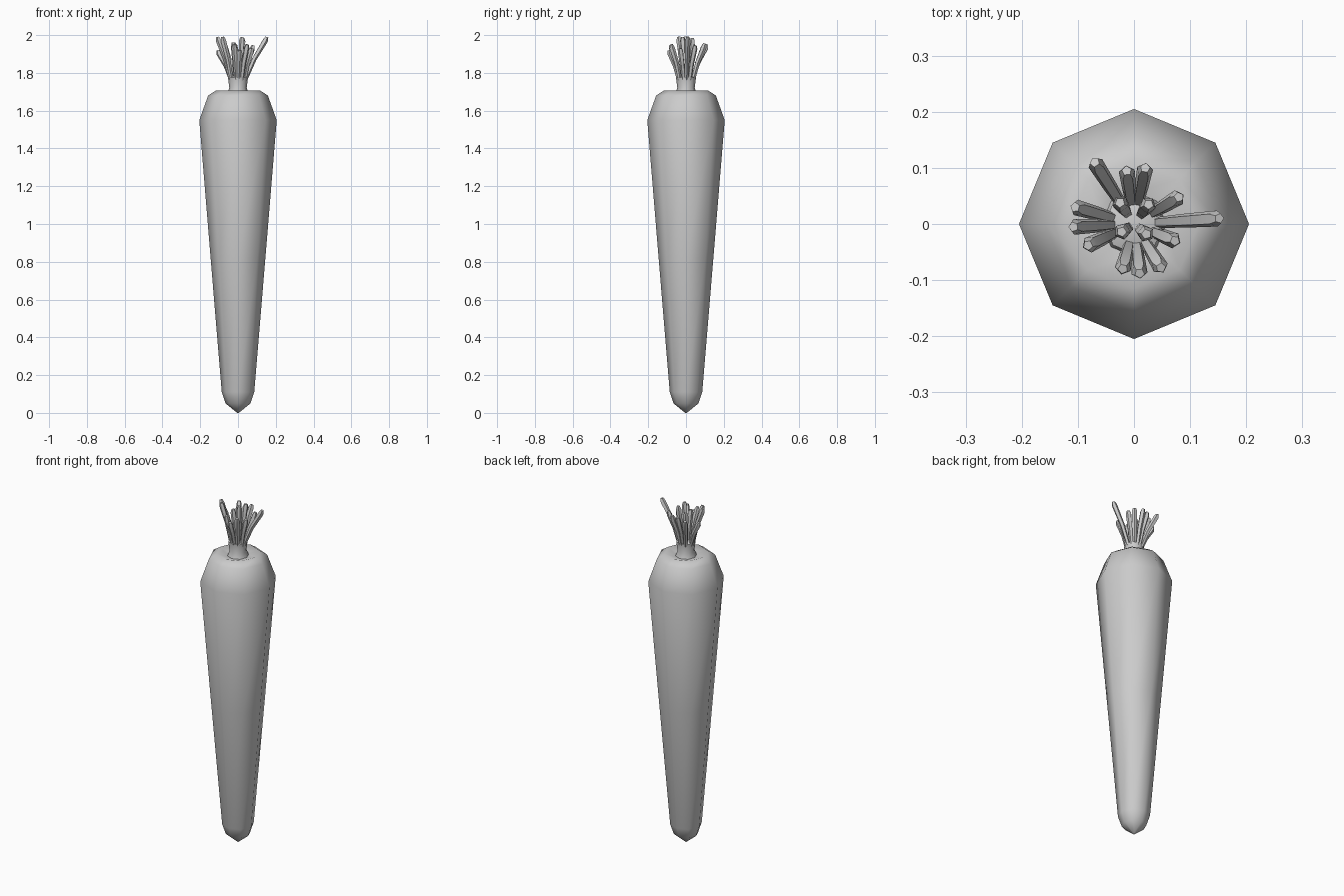
import bpy, bmesh, math
from mathutils import Vector

if "Cube" in bpy.data.objects:
    bpy.data.objects.remove(bpy.data.objects["Cube"])


def finish(name, bm, angle):
    bmesh.ops.recalc_face_normals(bm, faces=bm.faces)
    me = bpy.data.meshes.new(name)
    bm.to_mesh(me)
    bm.free()
    ob = bpy.data.objects.new(name, me)
    bpy.context.collection.objects.link(ob)
    bpy.ops.object.select_all(action='DESELECT')
    ob.select_set(True)
    bpy.context.view_layer.objects.active = ob
    bpy.ops.object.shade_smooth_by_angle(angle=math.radians(angle))
    return ob


def skin(bm, rings):
    # bridge successive vertex rings with quads
    for a, b in zip(rings, rings[1:]):
        n = len(a)
        for i in range(n):
            j = (i + 1) % n
            bm.faces.new((a[i], a[j], b[j], b[i]))


def lathe(name, profile, sides, angle):
    bm = bmesh.new()
    rings = []
    for r, z in profile:
        rings.append([bm.verts.new((r * math.cos(math.tau * i / sides),
                                    r * math.sin(math.tau * i / sides), z))
                      for i in range(sides)])
    skin(bm, rings)
    bm.faces.new(rings[0])
    bm.faces.new(rings[-1])
    return finish(name, bm, angle)


def stem(name, points, radii, sides=5):
    bm = bmesh.new()
    pts = [Vector(p) for p in points]
    rings = []
    for k, p in enumerate(pts):
        d = (pts[min(k + 1, len(pts) - 1)] - pts[max(k - 1, 0)]).normalized()
        side = d.cross(Vector((p.y, -p.x, 0.001))).normalized()
        up = d.cross(side)
        rings.append([bm.verts.new(p + radii[k] * (side * math.cos(math.tau * i / sides)
                                                   + up * math.sin(math.tau * i / sides)))
                      for i in range(sides)])
    skin(bm, rings)
    bm.faces.new(rings[0])
    bm.faces.new(rings[-1])
    return finish(name, bm, 50)


# Root: eight-sided tapered body with a dished shoulder
lathe("carrot_root", [(0.004, 0.0), (0.066, 0.05), (0.086, 0.11), (0.145, 0.82),
                      (0.205, 1.55), (0.158, 1.68), (0.115, 1.708), (0.055, 1.69)], 8, 60)

# Crown: short flared collar the stems grow from
lathe("crown", [(0.06, 1.685), (0.046, 1.72), (0.053, 1.775), (0.03, 1.785)], 8, 60)

# Stems: tip position of each cut stalk
tips = [(0.152, 0.01, 1.99), (0.08, 0.048, 1.945), (0.02, 0.1, 1.955), (-0.013, 0.095, 1.95),
        (-0.07, 0.11, 1.95), (-0.105, 0.03, 1.92), (-0.108, -0.005, 1.99), (-0.082, -0.038, 1.99),
        (-0.02, -0.08, 1.95), (0.01, -0.088, 1.92), (0.048, -0.078, 1.95), (0.073, -0.03, 1.93),
        (-0.025, 0.038, 1.96), (0.026, 0.035, 1.985), (-0.022, -0.014, 1.96), (0.022, -0.018, 1.99)]
for n, (x, y, z) in enumerate(tips):
    r = math.hypot(x, y)
    b = min(0.036, r * 0.5) / r
    base = (x * b, y * b, 1.755)
    m = (b + 1) / 2 - 0.06
    mid = (x * m, y * m, (1.755 + z) / 2)
    end = (x * 0.95, y * 0.95, z - 0.018)
    stem(f"stem_{n + 1}", [base, mid, end, (x, y, z)], [0.010, 0.013, 0.015, 0.009])
